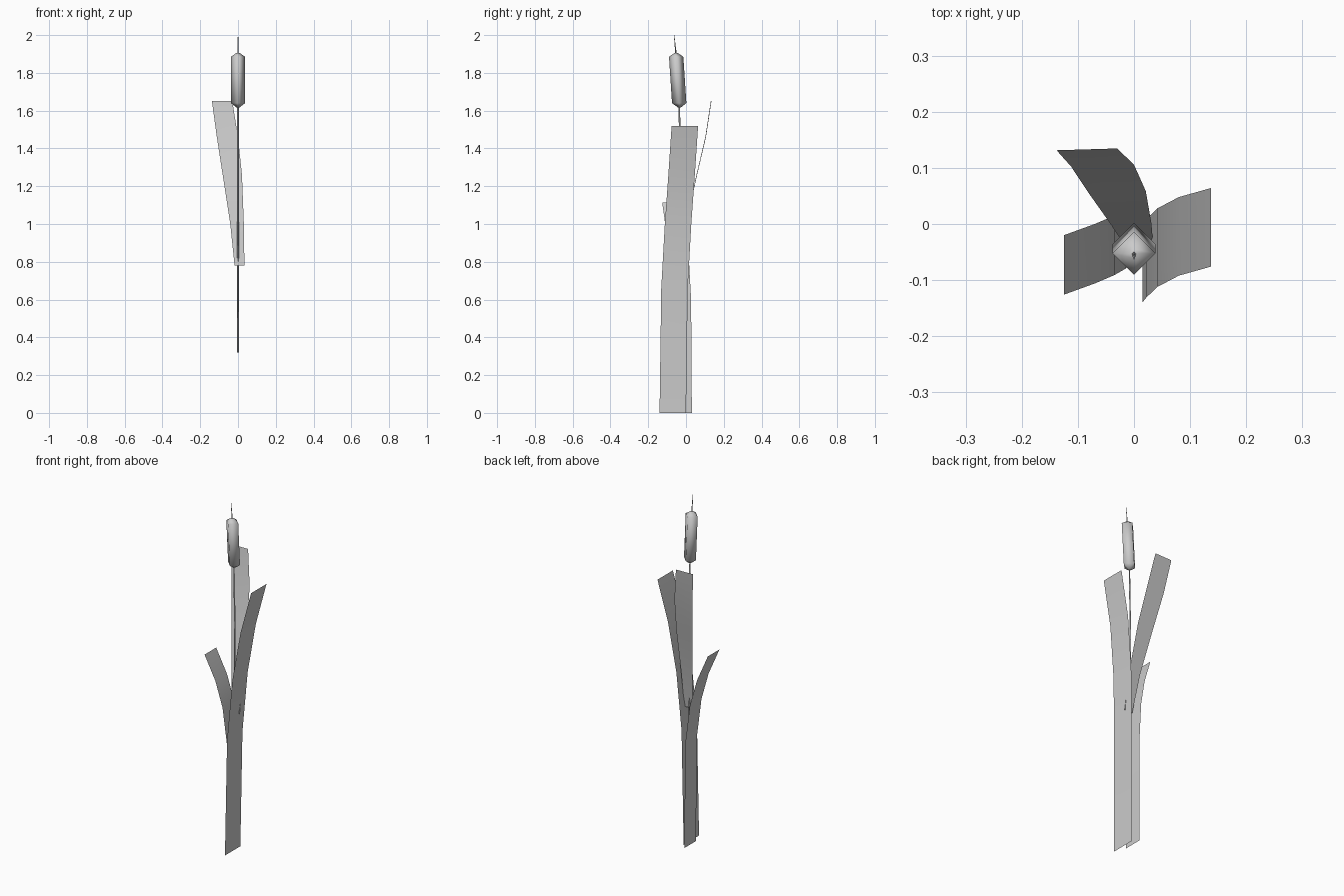
import bpy
import bmesh
import math
from mathutils import Vector

cube = bpy.data.objects.get("Cube")
if cube:
    bpy.data.objects.remove(cube, do_unlink=True)

# One plain grey for the whole plant
grey = bpy.data.materials.new("plain_grey")
grey.use_nodes = True
colour = (0.6, 0.6, 0.6, 1)
grey.diffuse_color = colour
grey.node_tree.nodes["Principled BSDF"].inputs["Base Color"].default_value = colour


def finish(name, bm):
    """Turn a bmesh into a smooth shaded object."""
    for face in bm.faces:
        face.smooth = True
    mesh = bpy.data.meshes.new(name)
    bm.to_mesh(mesh)
    bm.free()
    mesh.materials.append(grey)
    obj = bpy.data.objects.new(name, mesh)
    bpy.context.collection.objects.link(obj)
    return obj


def leaf(name, across, rows):
    """Thin blade: each row is a centre point and a half width."""
    bm = bmesh.new()
    across = Vector(across)
    previous = None
    for x, y, z, half in rows:
        centre = Vector((x, y, z))
        pair = [bm.verts.new(centre + across * s * half) for s in (-1, 1)]
        if previous:
            bm.faces.new((previous[0], previous[1], pair[1], pair[0]))
        previous = pair
    return finish(name, bm)


def spindle(name, rings, sides=4):
    """Diamond section swept up a leaning axis: rings are (y, z, radius)."""
    bm = bmesh.new()
    loops = []
    for y, z, radius in rings:
        angles = [math.tau * i / sides for i in range(sides)]
        loops.append([bm.verts.new((radius * math.cos(a),
                                    y + radius * math.sin(a), z))
                      for a in angles])
    for low, high in zip(loops, loops[1:]):
        for i in range(sides):
            j = (i + 1) % sides
            bm.faces.new((low[i], low[j], high[j], high[i]))
    bm.faces.new(loops[0][::-1])
    bm.faces.new(loops[-1])
    return finish(name, bm)


# Blades
leaf("left_leaf", (0, 1, 0), [
    (0.015, -0.07, 0, 0.07), (0.022, -0.061, 0.66, 0.07),
    (0.042, -0.042, 1.0, 0.07), (0.08, -0.022, 1.28, 0.07),
    (0.137, -0.006, 1.52, 0.07)])

leaf("right_leaf", (0, 1, 0), [
    (-0.011, -0.022, 0, 0.053), (-0.014, -0.026, 0.6, 0.053),
    (-0.035, -0.038, 0.82, 0.053), (-0.07, -0.053, 0.97, 0.053),
    (-0.125, -0.073, 1.115, 0.053)])

leaf("back_leaf", (1, 0.03, 0), [
    (0.008, -0.035, 0.78, 0.026), (-0.005, 0, 1.0, 0.036),
    (-0.03, 0.057, 1.26, 0.051), (-0.056, 0.104, 1.46, 0.056),
    (-0.084, 0.133, 1.65, 0.054)])

# Stalk, seed head and tip
spindle("stem", [(-0.028, 0.32, 0.005), (-0.028, 1.2, 0.005),
                 (-0.036, 1.64, 0.004)])
spindle("seed_head", [(-0.035, 1.617, 0.008), (-0.036, 1.64, 0.038),
                      (-0.052, 1.885, 0.038), (-0.053, 1.906, 0.008)])
spindle("tip", [(-0.053, 1.9, 0.004), (-0.063, 2.0, 0.001)])
